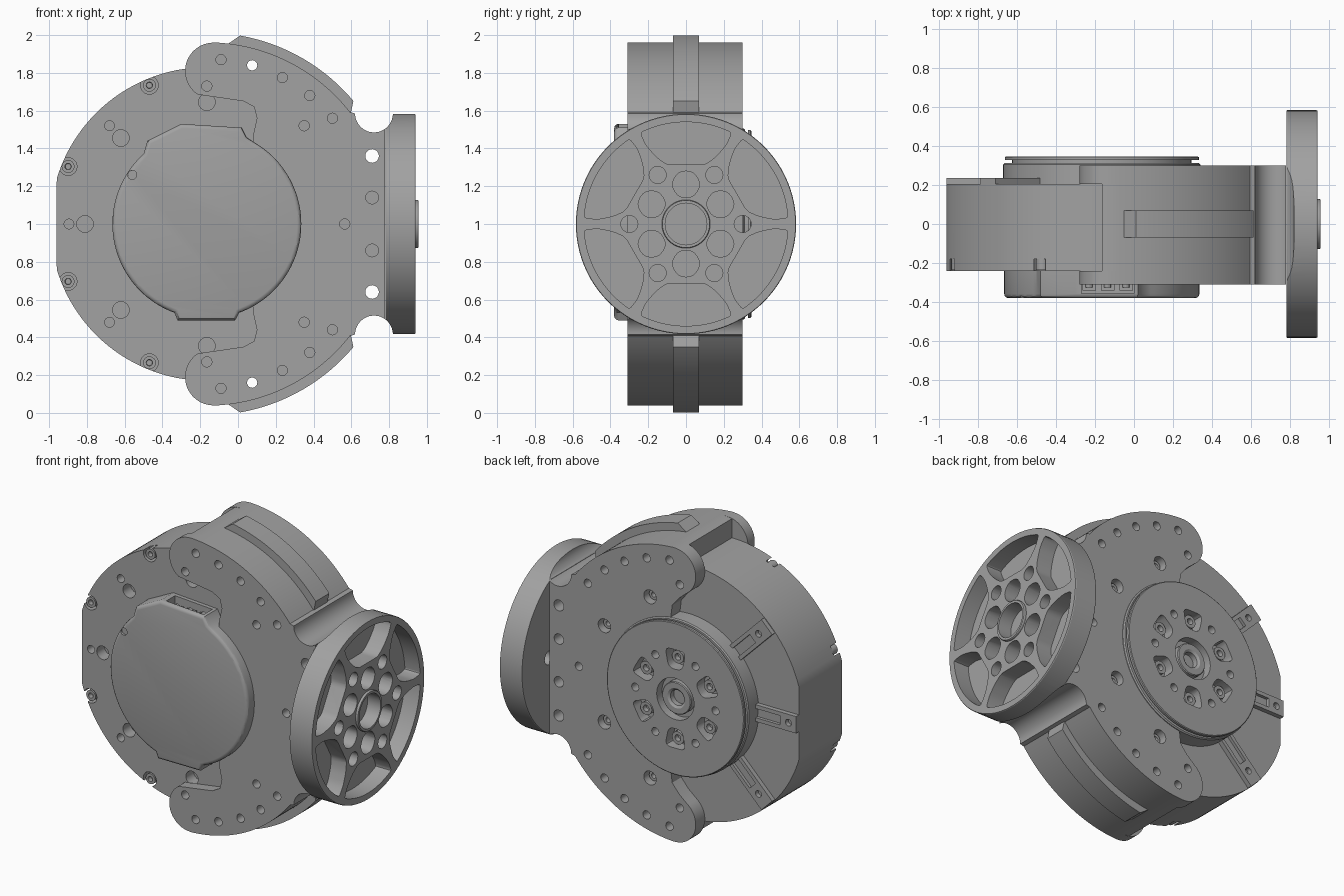
import bpy, bmesh
from math import sin, cos, pi, radians, atan2
from mathutils import Vector

cube = bpy.data.objects.get("Cube")
if cube:
    bpy.data.objects.remove(cube)

mat = bpy.data.materials.new("machined grey")
mat.use_nodes = True
GREY = (0.36, 0.36, 0.36, 1)
mat.diffuse_color = GREY
mat.node_tree.nodes["Principled BSDF"].inputs["Base Color"].default_value = GREY

CX, CZ = -0.165, 1.0          # motor axis
parts = []


def arc(cx, cz, r, a0, a1, n=24):
    angles = [radians(a0 + (a1 - a0) * i / n) for i in range(n + 1)]
    return [(cx + r * cos(a), cz + r * sin(a)) for a in angles]


def circle(cx, cz, r, n=32):
    return arc(cx, cz, r, 0, 360, n)[:-1]


def polar(r, deg):
    return CX + r * cos(radians(deg)), CZ + r * sin(radians(deg))


def mirror(pts):
    """Close an upper half outline with its lower mirror image."""
    return pts + [(x, 2 - z) for x, z in reversed(pts)]


def rounded(pts, r, n=4):
    """Soften every corner of a polygon."""
    out = []
    for i, p in enumerate(pts):
        p, a, b = (Vector(q) for q in (p, pts[i - 1], pts[(i + 1) % len(pts)]))
        s = p + (a - p).normalized() * min(r, (a - p).length * .45)
        e = p + (b - p).normalized() * min(r, (b - p).length * .45)
        for k in range(n + 1):
            t = k / n
            out.append(tuple(s * (1 - t) ** 2 + p * 2 * t * (1 - t) + e * t * t))
    return out


def prism(bm, pts, lo, hi, axis="y"):
    place = (lambda u, v, w: (u, w, v)) if axis == "y" else (lambda u, v, w: (w, u, v))
    low = [bm.verts.new(place(u, v, lo)) for u, v in pts]
    high = [bm.verts.new(place(u, v, hi)) for u, v in pts]
    faces = [bm.faces.new(low), bm.faces.new(high[::-1])]
    for i in range(len(pts)):
        faces.append(bm.faces.new((low[i - 1], low[i], high[i], high[i - 1])))
    bmesh.ops.recalc_face_normals(bm, faces=faces)


def lathe(bm, profile, cx, cz, axis="y", n=64):
    """Revolve (radius, height) points round an axis along y or x."""
    verts = [bm.verts.new((cx + r, h, cz) if axis == "y" else (h, cx + r, cz)) for r, h in profile]
    edges = [bm.edges.new(p) for p in zip(verts, verts[1:])]
    centre = (cx, 0, cz) if axis == "y" else (0, cx, cz)
    direction = (0, 1, 0) if axis == "y" else (1, 0, 0)
    bmesh.ops.spin(bm, geom=verts + edges, cent=centre, axis=direction, angle=2 * pi, steps=n)
    bmesh.ops.remove_doubles(bm, verts=bm.verts, dist=1e-5)
    bmesh.ops.recalc_face_normals(bm, faces=bm.faces)


def finish(name, bm, cutter=None):
    mesh = bpy.data.meshes.new(name)
    bm.to_mesh(mesh)
    bm.free()
    ob = bpy.data.objects.new(name, mesh)
    bpy.context.collection.objects.link(ob)
    if cutter:
        tool = finish(name + "_cutter", cutter)
        parts.remove(tool)
        tool.hide_render = True
        mod = ob.modifiers.new("cut", "BOOLEAN")
        mod.operation, mod.solver, mod.object = "DIFFERENCE", "EXACT", tool
        graph = bpy.context.evaluated_depsgraph_get()
        ob.data = bpy.data.meshes.new_from_object(ob.evaluated_get(graph))
        ob.modifiers.clear()
        bpy.data.objects.remove(tool)
    ob.data.materials.clear()
    ob.data.materials.append(mat)
    parts.append(ob)
    return ob


def both(points):
    return points + [(x, 2 - z) for x, z in points if abs(z - 1) > .01]


def screw(bm, x, z, r, y0, y1):
    """Socket screw whose head faces y1."""
    d = .03 if y1 > y0 else -.03
    lathe(bm, [(0, y0), (r, y0), (r, y1), (r * .5, y1), (r * .45, y1 - d), (0, y1 - d)], x, z, n=16)


# Motor body with a flat side, screw notches and front holes
rim_screws = both([polar(.795, 112.5), polar(.795, 157.5)])
bm, cut = bmesh.new(), bmesh.new()
prism(bm, [(max(x, -.96), z) for x, z in circle(CX, CZ, .83, 128)], -.24, .205)
for x, z in rim_screws:
    prism(cut, circle(x, z, .047, 20), -.3, -.18)
for x, z in both([(-.62, 1.455), (-.81, 1), (-.165, 1.645)]):
    prism(cut, circle(x, z, .044, 24), -.3, -.16)
for x, z in both([(-.68, 1.52), (-.895, 1)]):
    prism(cut, circle(x, z, .026, 16), -.3, -.18)
finish("motor_body", bm, cut)

# Raised ribs on the back of the body, each with a channel and a screw hole
for i, deg in enumerate((135, 180, 225)):
    bm, cut = bmesh.new(), bmesh.new()
    u = Vector((cos(radians(deg)), sin(radians(deg))))
    v = Vector((-u.y, u.x))
    c = Vector((CX, CZ))
    bar = lambda r0, r1, w: [tuple(c + u * r + v * s) for r, s in ((r0, -w), (r1, -w), (r1, w), (r0, w))]
    end = .795 if deg == 180 else .825
    prism(bm, bar(.47, end, .055), .19, .235)
    prism(cut, bar(.4, .68, .03), .215, .3)
    prism(cut, circle(*polar(.74, deg), .022, 16), .2, .3)
    finish(f"rear_rib_{i + 1}", bm, cut)

bm = bmesh.new()
for x, z in rim_screws:
    screw(bm, x, z, .034, -.17, -.235)
finish("rim_screws", bm)

# Front cover: disc with a connector lug above and a tab below
bm, cut = bmesh.new(), bmesh.new()
outline = (arc(CX, CZ, .5, 60, -70, 48) + [(-.015, .49), (-.32, .49)] + arc(CX, CZ, .5, -110, -228, 44)
           + [(-.48, 1.44), (-.3, 1.53), (.02, 1.51), (.045, 1.46)])
prism(bm, outline, -.23, -.38)
front = [e for e in bm.edges if all(v.co.y < -.37 for v in e.verts)]
bmesh.ops.bevel(bm, geom=front, offset=.022, segments=3, profile=.5, affect="EDGES")
prism(cut, [(-.27, 1.4), (0, 1.4), (0, 1.6), (-.27, 1.6)], -.355, -.265)
prism(cut, circle(-.56, 1.26, .024, 16), -.4, -.365)
finish("front_cover", bm, cut)

bm = bmesh.new()
for x in (-.23, -.135, -.04):
    prism(bm, [(x - .035, 1.38), (x + .035, 1.38), (x + .035, 1.48), (x - .035, 1.48)], -.34, -.28)
    prism(bm, circle(x, 1.48, .018, 12), -.325, -.295)
finish("connector_sockets", bm)

# Bracket: front and back plates joined by a curved wall
edge = arc(CX, CZ, .962, 87, 38) + arc(.72, 1.585, .1, 180, 306, 18)
lug = arc(-.13, 1.81, .15, 236, 92)
inner = arc(CX, CZ, .485, 3, 60)
front_outline = mirror(inner + [(.08, 1.47), (.1, 1.56), (.085, 1.62), (.03, 1.65)] + lug + edge)
back_outline = mirror(inner + arc(CX, CZ, .485, 62, 82, 6) + [(-.11, 1.58), (-.16, 1.64)] + lug + edge)
wall_outline = mirror(arc(CX, CZ, .82, 3, 90) + [(CX, 1.955)] + edge)
small = both([(-.09, 1.87), (.235, 1.775), (.38, 1.68), (.5, 1.56), (-.165, 1.73), (.35, 1.52), (.565, 1)])
neck = both([(.71, 1.14)])
through = both([(.075, 1.84), (.71, 1.36)])
bores = [polar(.63, d) for d in (-70, -30, 30, 70)]
for name, shape, lo, hi in (("bracket_front_plate", front_outline, -.31, -.24),
                            ("bracket_back_plate", back_outline, .205, .3),
                            ("bracket_wall", wall_outline, -.24, .205)):
    bm, cut = bmesh.new(), bmesh.new()
    prism(bm, shape, lo, hi)
    for x, z in through:
        prism(cut, circle(x, z, .036 if x > .5 else .027, 20), -.4, .4)
    if name != "bracket_wall":
        for x, z in small + neck:
            if name == "bracket_back_plate" and (x, round(z, 2)) in ((.35, 1.52), (.35, .48)):
                continue
            prism(cut, circle(x, z, .034 if x > .6 else .027, 16), -.4, .4)
    if name == "bracket_back_plate":
        for x, z in bores:
            prism(cut, circle(x, z, .045, 24), -.4, .4)
    finish(name, bm, cut)

bm = bmesh.new()
for x, z in bores:
    screw(bm, x, z, .034, .2, .26)
finish("bracket_screws", bm)

# Raised stiffening ribs on the outside of the bracket wall
for name, s in (("upper_rib", 1), ("lower_rib", -1)):
    bm = bmesh.new()
    band = arc(CX, CZ, .95, 37, 84) + arc(CX, CZ, 1.013, 80, 40)
    prism(bm, [(x, 1 + s * (z - 1)) for x, z in band], -.07, .07)
    finish(name, bm)

# Rear output hub with a groove, screw pockets and a bearing recess
bm, cut = bmesh.new(), bmesh.new()
lathe(bm, [(0, .19), (.505, .19), (.505, .305), (.498, .312), (.46, .312), (.46, .327),
           (.497, .327), (.497, .342), (.492, .346), (0, .346)], CX, CZ, n=96)
prism(cut, circle(CX, CZ, .135, 40), .29, .4)
for k in range(6):
    deg = 30 + 60 * k
    pocket = [polar(r, deg + d) for r, d in ((.2, -14), (.33, -13), (.33, 13), (.2, 14))]
    prism(cut, rounded(pocket, .04), .27, .4)
    prism(cut, circle(*polar(.29, deg + 30), .026, 16), .28, .4)
finish("output_hub", bm, cut)

bm = bmesh.new()
for k in range(6):
    screw(bm, *polar(.265, 30 + 60 * k), .042, .26, .32)
lathe(bm, [(.05, .28), (.05, .325), (.065, .335), (.1, .335), (.105, .33), (.105, .28), (.05, .28)], CX, CZ, n=40)
finish("hub_screws_and_bearing", bm)

# Side mounting flange, facing +x, with pockets between six spokes
bm, cut = bmesh.new(), bmesh.new()
lathe(bm, [(0, .78), (.58, .78), (.583, .785), (.583, .935), (.58, .94), (0, .94)], 0, CZ, "x", 96)


def flange_point(r, deg):
    return r * cos(radians(deg)), CZ + r * sin(radians(deg))


for k in range(6):
    deg = 30 + 60 * k
    turn = [flange_point(.54, deg + d) for d in range(-24, 25, 4)]
    pocket = ([flange_point(.54, deg - 26.5), flange_point(.47, deg - 27)] + [flange_point(.39, deg - 24)]
              + [flange_point(.33, deg - 18), flange_point(.33, deg + 18), flange_point(.39, deg + 24)]
              + [flange_point(.47, deg + 27), flange_point(.54, deg + 26.5)] + turn[::-1])
    prism(cut, rounded(pocket, .025, 3), .83, 1, "x")
    hub = [Vector(flange_point(.21, deg)) + .08 * Vector((cos(a), sin(a)))
           for a in (radians(deg + 30 + 60 * j) for j in range(6))]
    prism(cut, rounded([tuple(p) for p in hub], .035), .83, 1, "x")
    prism(cut, circle(*flange_point(.3, deg + 30), .045, 24), .7, 1, "x")
prism(cut, circle(0, CZ, .115, 40), .86, 1, "x")
for z in (1.585, .415):
    prism(cut, circle(.72, z, .1, 40), -.6, .6)
finish("mounting_flange", bm, cut)

bm = bmesh.new()
lathe(bm, [(.11, .85), (.11, .955), (.125, .955), (.128, .95), (.128, .85), (.11, .85)], 0, CZ, "x")
finish("flange_centre_ring", bm)

# Smooth curved walls, keep edges sharp
for ob in parts:
    ob.select_set(True)
bpy.context.view_layer.objects.active = parts[0]
bpy.ops.object.shade_smooth_by_angle(angle=radians(30))
